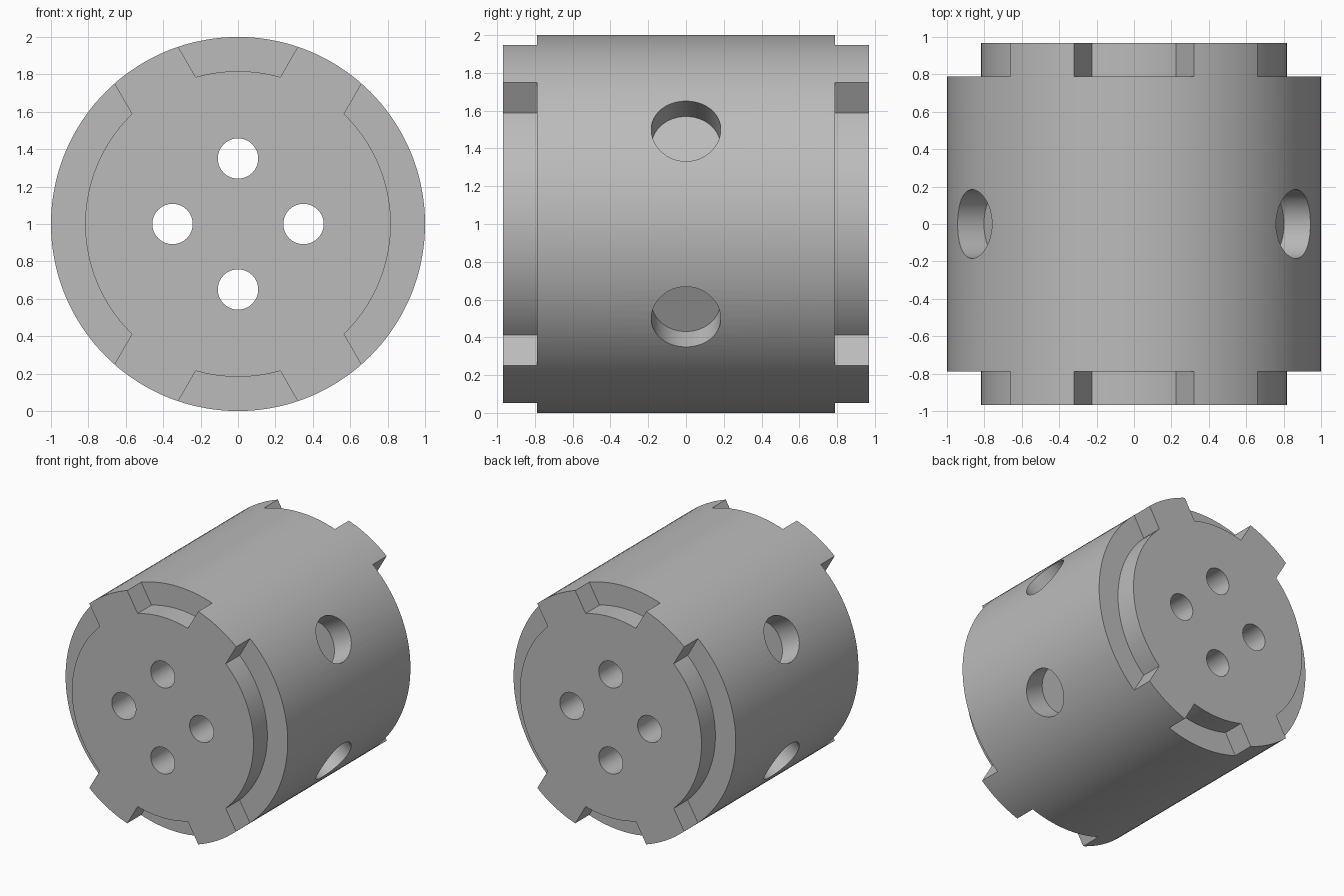
import bpy, bmesh
from math import sin, cos, asin, pi, radians
from mathutils import Matrix, Vector

R, CORE_R = 1.0, 0.817           # outer radius, radius of the raised end disc
HALF, SHOULDER = 0.968, 0.789    # half length, height of the notch floors
TOOTH = 0.197                    # half width of each coupling tooth
AXIS = Vector((0, 0, 1))         # height of the cylinder's axis

if "Cube" in bpy.data.objects:
    bpy.data.objects.remove(bpy.data.objects["Cube"])


def make_object(name, bm):
    bmesh.ops.recalc_face_normals(bm, faces=bm.faces[:])
    mesh = bpy.data.meshes.new(name)
    bm.to_mesh(mesh)
    bm.free()
    obj = bpy.data.objects.new(name, mesh)
    bpy.context.collection.objects.link(obj)
    return obj


def add_cylinder(bm, radius, start, end, segments):
    """Closed cylinder running from start to end."""
    run = end - start
    turn = run.to_track_quat('Z', 'Y').to_matrix().to_4x4()
    bmesh.ops.create_cone(bm, cap_ends=True, segments=segments, radius1=radius,
                          radius2=radius, depth=run.length,
                          matrix=Matrix.Translation((start + end) / 2) @ turn)


def add_notch(bm, low, high, y0, y1, steps=40):
    """Ring sector between two parallel-sided teeth at angles low and high."""
    outline = []
    for radius, order in ((CORE_R, range(steps + 1)), (1.1, range(steps, -1, -1))):
        lean = asin(TOOTH / radius)
        a, b = low + lean, high - lean
        for i in order:
            t = a + (b - a) * i / steps
            outline.append((radius * cos(t), y0, 1 + radius * sin(t)))
    face = bm.faces.new([bm.verts.new(p) for p in outline])
    grown = bmesh.ops.extrude_face_region(bm, geom=[face])["geom"]
    bmesh.ops.translate(bm, vec=(0, y1 - y0, 0),
                        verts=[g for g in grown if isinstance(g, bmesh.types.BMVert)])


# Main drum, lying along y
bm = bmesh.new()
add_cylinder(bm, R, AXIS + Vector((0, -HALF, 0)), AXIS + Vector((0, HALF, 0)), 144)
drum = make_object("coupling_drum", bm)

# Everything cut away from the drum
bm = bmesh.new()
teeth = [radians(d) for d in (-60, 60, 120, 240, 300)]
for low, high in zip(teeth, teeth[1:]):          # notches at both ends
    for y0, y1 in ((SHOULDER, 1.1), (-1.1, -SHOULDER)):
        add_notch(bm, low, high, y0, y1)
for k in range(4):                               # bolt holes right through
    spot = AXIS + 0.35 * Vector((cos(k * pi / 2), 0, sin(k * pi / 2)))
    add_cylinder(bm, 0.108, spot - Vector((0, 1.2, 0)), spot + Vector((0, 1.2, 0)), 48)
for degrees in (30, 150, 210, 330):              # flat-bottomed side pockets
    ray = Vector((cos(radians(degrees)), 0, sin(radians(degrees))))
    add_cylinder(bm, 0.184, AXIS + 0.82 * ray, AXIS + 1.2 * ray, 64)
cutter = make_object("cutter", bm)
cutter.hide_render = True

bpy.ops.object.select_all(action='DESELECT')
bpy.context.view_layer.objects.active = drum
drum.select_set(True)
cut = drum.modifiers.new("cuts", 'BOOLEAN')
cut.operation, cut.solver, cut.object = 'DIFFERENCE', 'EXACT', cutter
bpy.ops.object.modifier_apply(modifier=cut.name)
bpy.data.objects.remove(cutter)

# Plain grey metal
grey = bpy.data.materials.new("grey")
grey.use_nodes = True
colour = (0.5, 0.5, 0.5, 1)
grey.diffuse_color = colour
grey.node_tree.nodes["Principled BSDF"].inputs["Base Color"].default_value = colour
drum.data.materials.clear()
drum.data.materials.append(grey)

bpy.ops.object.shade_smooth_by_angle(angle=radians(30))
